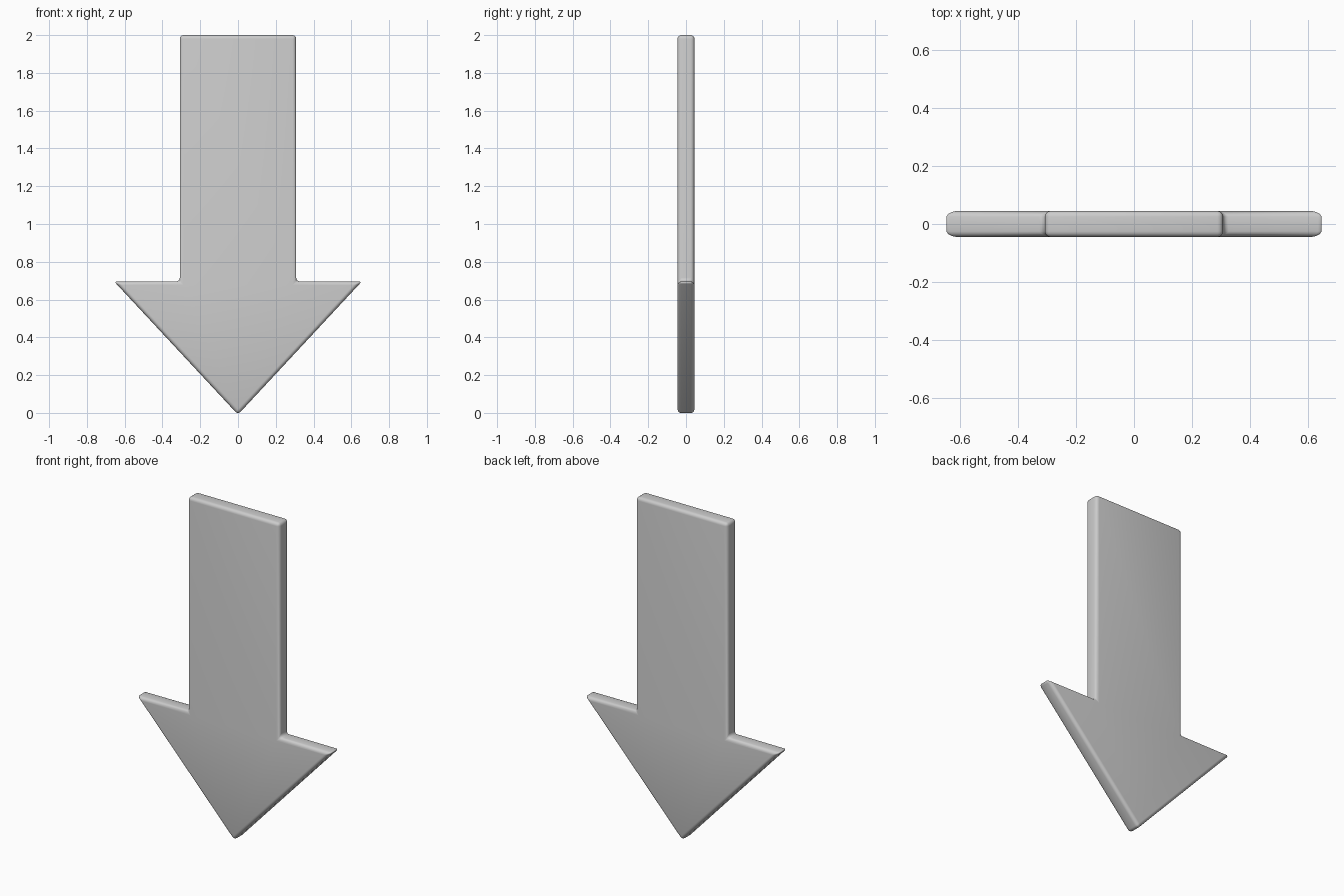
import bpy, bmesh

if "Cube" in bpy.data.objects:
    bpy.data.objects.remove(bpy.data.objects["Cube"])

HALF_T = 0.045

# Right half of the arrow outline (x, z), from tip to top of the shaft
right = [(0.656, 0.696), (0.308, 0.696), (0.308, 2.0)]
outline = [(0, -0.009)] + right + [(-x, z) for x, z in reversed(right)]

# Flat arrow plate extruded along y
bm = bmesh.new()
face = bm.faces.new([bm.verts.new((x, -HALF_T, z)) for x, z in outline])
ext = bmesh.ops.extrude_face_region(bm, geom=[face])
verts = [g for g in ext["geom"] if isinstance(g, bmesh.types.BMVert)]
bmesh.ops.translate(bm, verts=verts, vec=(0, 2 * HALF_T, 0))
bmesh.ops.recalc_face_normals(bm, faces=bm.faces[:])

mesh = bpy.data.meshes.new("down_arrow")
bm.to_mesh(mesh)
bm.free()
mesh.shade_smooth()
arrow = bpy.data.objects.new("down_arrow", mesh)
bpy.context.collection.objects.link(arrow)

# Soft rounded edges all round
bevel = arrow.modifiers.new("rounded_edges", "BEVEL")
bevel.width = 0.02
bevel.segments = 4
bevel.limit_method = "ANGLE"
bevel.use_clamp_overlap = False
